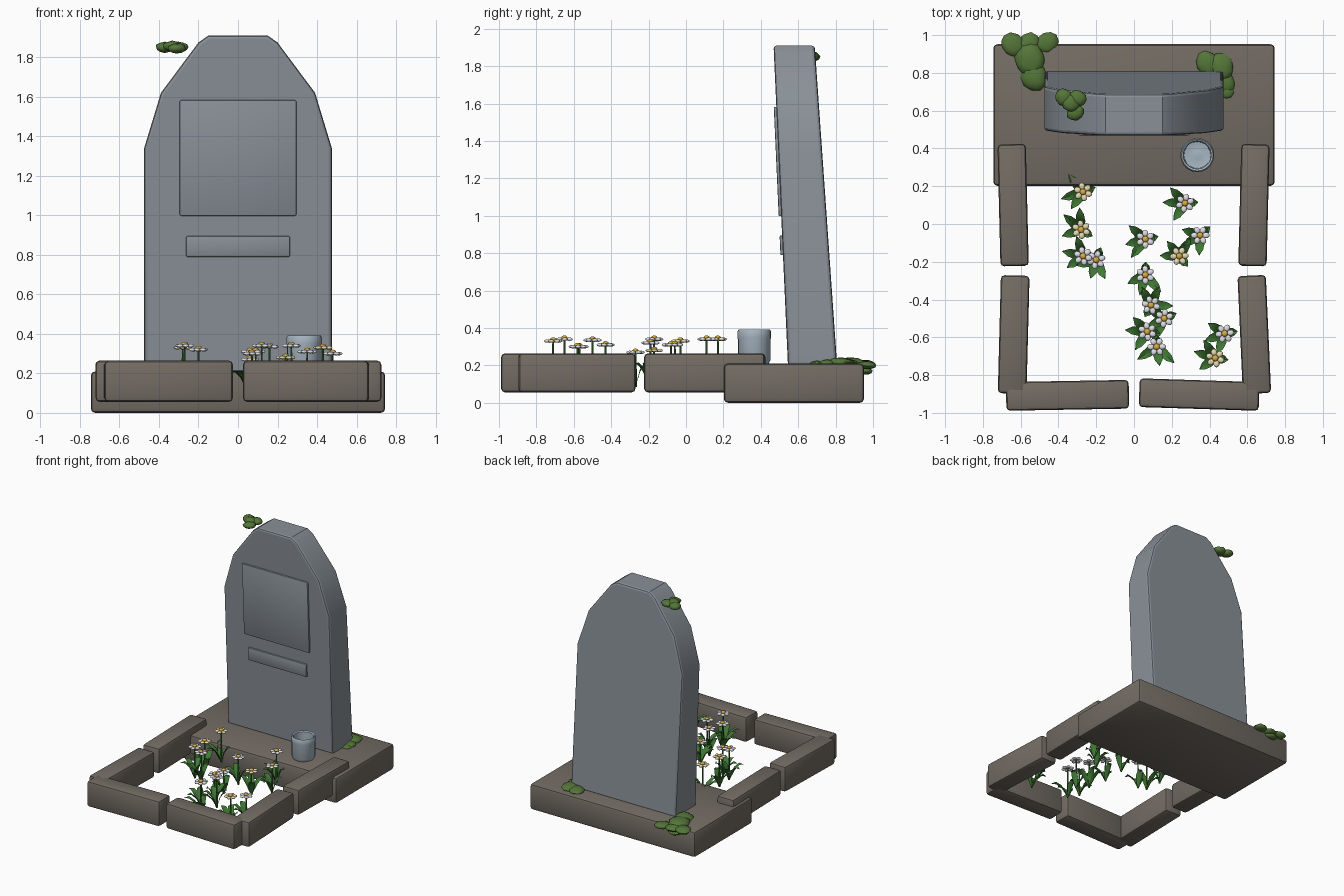
import bpy, bmesh, math, random
from mathutils import Matrix, Vector

random.seed(4)
if "Cube" in bpy.data.objects:
    bpy.data.objects.remove(bpy.data.objects["Cube"], do_unlink=True)


def material(name, r, g, b):
    m = bpy.data.materials.new(name)
    m.use_nodes = True
    m.diffuse_color = (r, g, b, 1)
    bsdf = m.node_tree.nodes["Principled BSDF"]
    bsdf.inputs["Base Color"].default_value = (r, g, b, 1)
    bsdf.inputs["Roughness"].default_value = 0.8
    return m


STONE = material("blue grey stone", 0.25, 0.28, 0.31)
KERB = material("brown grey stone", 0.17, 0.15, 0.125)
GLAZE = material("pale blue glaze", 0.38, 0.46, 0.53)
MOSS = material("moss green", 0.09, 0.18, 0.04)
LEAF = material("leaf green", 0.05, 0.19, 0.035)
WHITE = material("petal white", 0.8, 0.8, 0.85)
CREAM = material("petal cream", 0.8, 0.72, 0.45)
YELLOW = material("pollen yellow", 0.7, 0.42, 0.05)


def finish(name, bm, mat, angle=40):
    bmesh.ops.recalc_face_normals(bm, faces=bm.faces)
    me = bpy.data.meshes.new(name)
    bm.to_mesh(me)
    bm.free()
    me.materials.append(mat)
    ob = bpy.data.objects.new(name, me)
    bpy.context.collection.objects.link(ob)
    bpy.ops.object.select_all(action='DESELECT')
    ob.select_set(True)
    bpy.context.view_layer.objects.active = ob
    bpy.ops.object.shade_smooth_by_angle(angle=math.radians(angle))
    return ob


def bevel(bm, width):
    """Round only the hard edges."""
    bm.normal_update()
    bmesh.ops.recalc_face_normals(bm, faces=bm.faces)
    hard = [e for e in bm.edges if e.calc_face_angle(0) > math.radians(60)]
    bmesh.ops.bevel(bm, geom=hard, offset=width, segments=2, profile=0.5,
                    affect='EDGES', clamp_overlap=True)


def block(name, centre, size, turn, mat, width, lean=0):
    bm = bmesh.new()
    m = (Matrix.Translation(centre) @ Matrix.Rotation(math.radians(turn), 4, 'Z')
         @ Matrix.Diagonal((*size, 1)))
    bmesh.ops.create_cube(bm, size=1, matrix=m)
    for v in bm.verts:
        v.co.y -= lean * (v.co.z - 0.2)
    bevel(bm, width)
    return finish(name, bm, mat)


def ball(bm, centre, scale, turn=0, level=2):
    m = (Matrix.Translation(centre) @ Matrix.Rotation(turn, 4, 'Z')
         @ Matrix.Diagonal((*scale, 1)))
    return bmesh.ops.create_icosphere(bm, subdivisions=level, radius=1, matrix=m)["verts"]


# Base slab and the kerb stones around the bed
block("base_slab", (0, 0.577, 0.105), (1.49, 0.75, 0.21), 0, KERB, 0.022)
KERBS = [("kerb_rear_right", -0.64, 0.1, 0.15, 0.645, 1.4),
         ("kerb_rear_left", 0.635, 0.1, 0.15, 0.645, -1.4),
         ("kerb_side_right", -0.637, -0.585, 0.152, 0.625, -1.5),
         ("kerb_side_left", 0.637, -0.585, 0.15, 0.625, 2.6),
         ("kerb_front_right", -0.352, -0.907, 0.65, 0.152, 1),
         ("kerb_front_left", 0.345, -0.903, 0.635, 0.152, -1.8)]
for name, x, y, sx, sy, turn in KERBS:
    block(name, (x, y, 0.16), (sx, sy, 0.208), turn, KERB, 0.02)

# Leaning headstone, extruded from a mirrored outline
half = [(0.475, 0.2), (0.475, 1.34), (0.39, 1.62), (0.2, 1.875), (0.15, 1.91)]
outline = half + [(-x, z) for x, z in reversed(half)]
bm = bmesh.new()
front = [bm.verts.new((x, 0.545 - 0.045 * (z - 0.2), z)) for x, z in outline]
back = [bm.verts.new((x, 0.808 - 0.07 * (z - 0.2), z)) for x, z in outline]
bm.faces.new(front)
bm.faces.new(back[::-1])
for i in range(len(outline)):
    j = (i + 1) % len(outline)
    bm.faces.new((front[j], front[i], back[i], back[j]))
bevel(bm, 0.016)
finish("headstone", bm, STONE, 20)

# Raised blank panels on the headstone
block("large_panel", (0, 0.549, 1.29), (0.59, 0.035, 0.585), 0, STONE, 0.006, 0.045)
block("small_panel", (0, 0.549, 0.842), (0.525, 0.035, 0.105), 0, STONE, 0.006, 0.045)

# Hollow cup
bm = bmesh.new()
profile = [(0, 0.21), (0.078, 0.21), (0.088, 0.23), (0.088, 0.34), (0.09, 0.35),
           (0.09, 0.38), (0.084, 0.392), (0.074, 0.385), (0.07, 0.25), (0.02, 0.24), (0, 0.25)]
ring = [bm.verts.new((r, 0, z)) for r, z in profile]
edges = [bm.edges.new(pair) for pair in zip(ring, ring[1:])]
bmesh.ops.spin(bm, geom=ring + edges, cent=(0, 0, 0), axis=(0, 0, 1),
               angle=math.tau, steps=20)
bmesh.ops.remove_doubles(bm, verts=bm.verts, dist=0.0005)
bmesh.ops.translate(bm, vec=(0.335, 0.365, 0), verts=bm.verts)
finish("cup", bm, GLAZE)


# Moss clumps made of squashed lumps: x, y, z, radius
def moss(name, lumps, flat):
    bm = bmesh.new()
    for x, y, z, r in lumps:
        for v in ball(bm, (x, y, z), (r, r * 1.15, r * flat), random.uniform(0, 3)):
            v.co += Vector([random.uniform(-0.06, 0.06) * r for _ in range(3)])
    finish(name, bm, MOSS, 50)


moss("moss_top", [(-0.37, 0.67, 1.85, 0.045), (-0.3, 0.665, 1.85, 0.045),
                  (-0.335, 0.64, 1.855, 0.045), (-0.31, 0.59, 1.845, 0.042)], 0.6)
moss("moss_right", [(-0.64, 0.95, 0.205, 0.06), (-0.56, 0.95, 0.2, 0.06),
                    (-0.46, 0.96, 0.2, 0.055), (-0.55, 0.87, 0.21, 0.08),
                    (-0.53, 0.78, 0.21, 0.07), (-0.57, 0.955, 0.17, 0.045)], 0.4)
moss("moss_left", [(0.39, 0.85, 0.215, 0.06), (0.46, 0.83, 0.215, 0.065),
                   (0.48, 0.75, 0.21, 0.05), (0.49, 0.7, 0.21, 0.035)], 0.4)

# Flower bed: x, y, height, main leaf direction in degrees, whether cream
FLOWERS = [(-0.27, 0.17, 0.34, 190, 1), (-0.28, -0.03, 0.33, 150, 1),
           (-0.27, -0.17, 0.34, 170, 0), (-0.2, -0.19, 0.32, 250, 0),
           (0.27, 0.11, 0.34, 180, 0), (0.35, -0.06, 0.31, 220, 0),
           (0.06, -0.08, 0.31, 190, 0), (0.24, -0.17, 0.28, 120, 1),
           (0.06, -0.27, 0.27, 260, 0), (0.09, -0.43, 0.31, 60, 0),
           (0.16, -0.5, 0.335, 200, 0), (0.07, -0.57, 0.3, 180, 0),
           (0.12, -0.65, 0.34, 270, 0), (0.48, -0.58, 0.3, 200, 0),
           (0.43, -0.71, 0.33, 170, 1)]


def leaf(bm, root, angle, length):
    """Pointed leaf, folded along its middle."""
    out = Vector((math.cos(angle), math.sin(angle), 0))
    side = Vector((-out.y, out.x, 0))
    up = Vector((0, 0, 1))
    rows = []
    for t, rise, w in [(0, 0, 0.008), (0.35, 0.08, 0.026), (0.7, 0.12, 0.02), (1, 0.125, 0.001)]:
        mid = root + out * length * t + up * rise
        edge = up * w * 0.5
        rows.append([bm.verts.new(p) for p in (mid - side * w + edge, mid, mid + side * w + edge)])
    for a, b in zip(rows, rows[1:]):
        for k in (0, 1):
            bm.faces.new((a[k], a[k + 1], b[k + 1], b[k]))


stems, leaves, hearts, white, cream = [bmesh.new() for _ in range(5)]
for x, y, h, main, is_cream in FLOWERS:
    head = Vector((x, y, h))
    root = Vector((x, y, 0.085))
    bmesh.ops.create_cone(stems, cap_ends=True, segments=6, radius1=0.007, radius2=0.005,
                          depth=h - root.z, matrix=Matrix.Translation((head + root) / 2))
    for spread in (-55, 0, 50, 180):
        turn = math.radians(main + spread + random.uniform(-12, 12))
        leaf(leaves, root, turn, 0.07 if spread == 180 else random.uniform(0.1, 0.13))
    for i in range(6):
        a = math.tau * i / 6 + x * 9
        spot = head + 0.031 * Vector((math.cos(a), math.sin(a), 0))
        ball(cream if is_cream else white, spot, (0.019, 0.016, 0.009), a)
    ball(hearts, head + Vector((0, 0, 0.009)), (0.017, 0.017, 0.011))
finish("flower_stems", stems, LEAF)
finish("flower_leaves", leaves, LEAF)
finish("flower_centres", hearts, YELLOW)
finish("white_petals", white, WHITE)
finish("cream_petals", cream, CREAM)
